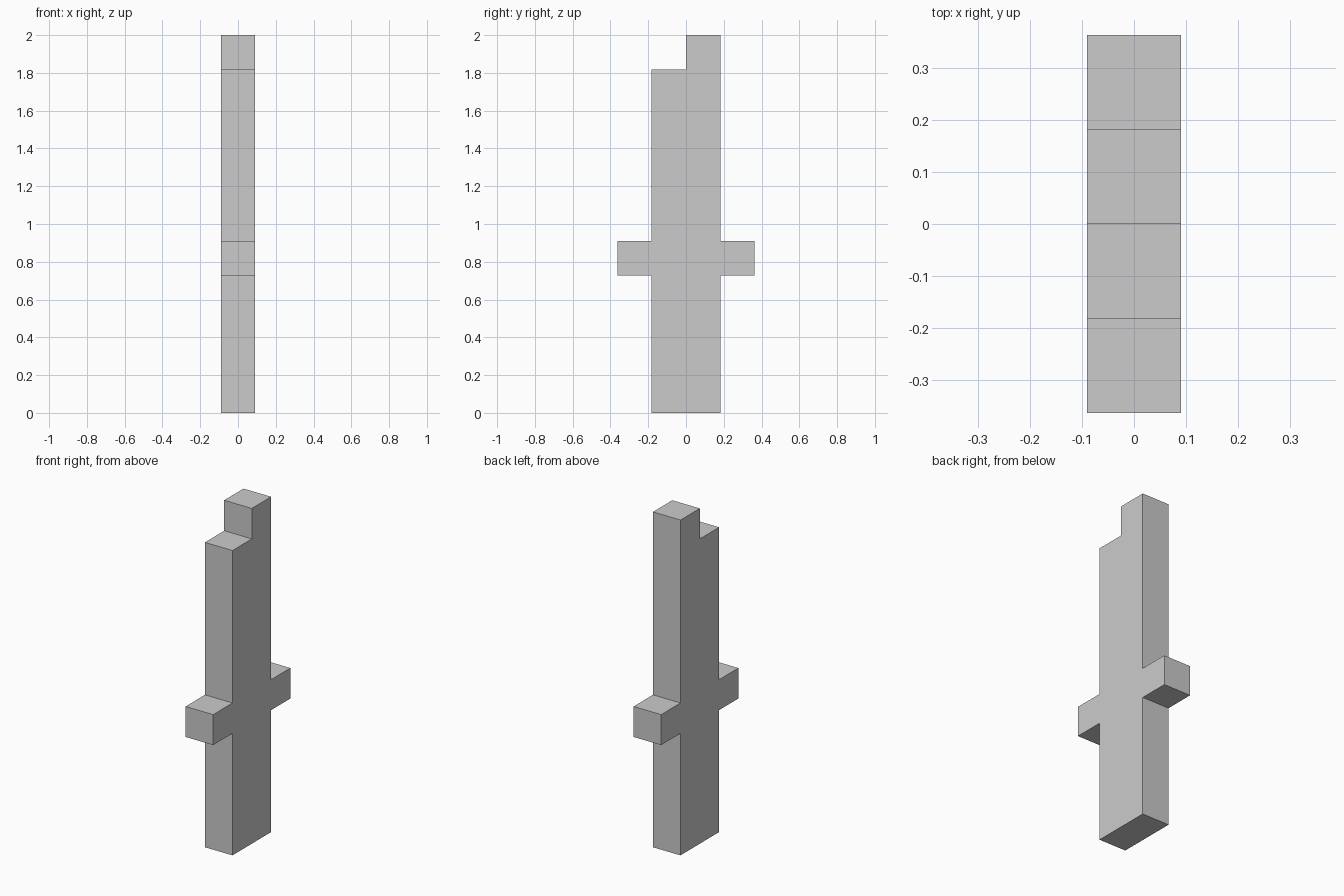
import bpy, bmesh
from mathutils import Vector

if "Cube" in bpy.data.objects:
    bpy.data.objects.remove(bpy.data.objects["Cube"])

U = 2 / 11  # one grid module: the model is 11 modules tall and 1 thick

# Stepped side outline (y, z) in modules: shaft, two side arms, notched top
outline = [(-1, 0), (1, 0), (1, 4), (2, 4), (2, 5), (1, 5), (1, 11),
           (0, 11), (0, 10), (-1, 10), (-1, 5), (-2, 5), (-2, 4), (-1, 4)]

# Extrude the outline through the thickness
bm = bmesh.new()
face = bm.faces.new([bm.verts.new((-U / 2, y * U, z * U)) for y, z in outline])
ext = bmesh.ops.extrude_face_region(bm, geom=[face], use_keep_orig=True)
bmesh.ops.translate(bm, vec=Vector((U, 0, 0)),
                    verts=[g for g in ext["geom"] if isinstance(g, bmesh.types.BMVert)])
bmesh.ops.recalc_face_normals(bm, faces=bm.faces)

mesh = bpy.data.meshes.new("cross_post")
bm.to_mesh(mesh)
bm.free()
bpy.context.collection.objects.link(bpy.data.objects.new("cross_post", mesh))
